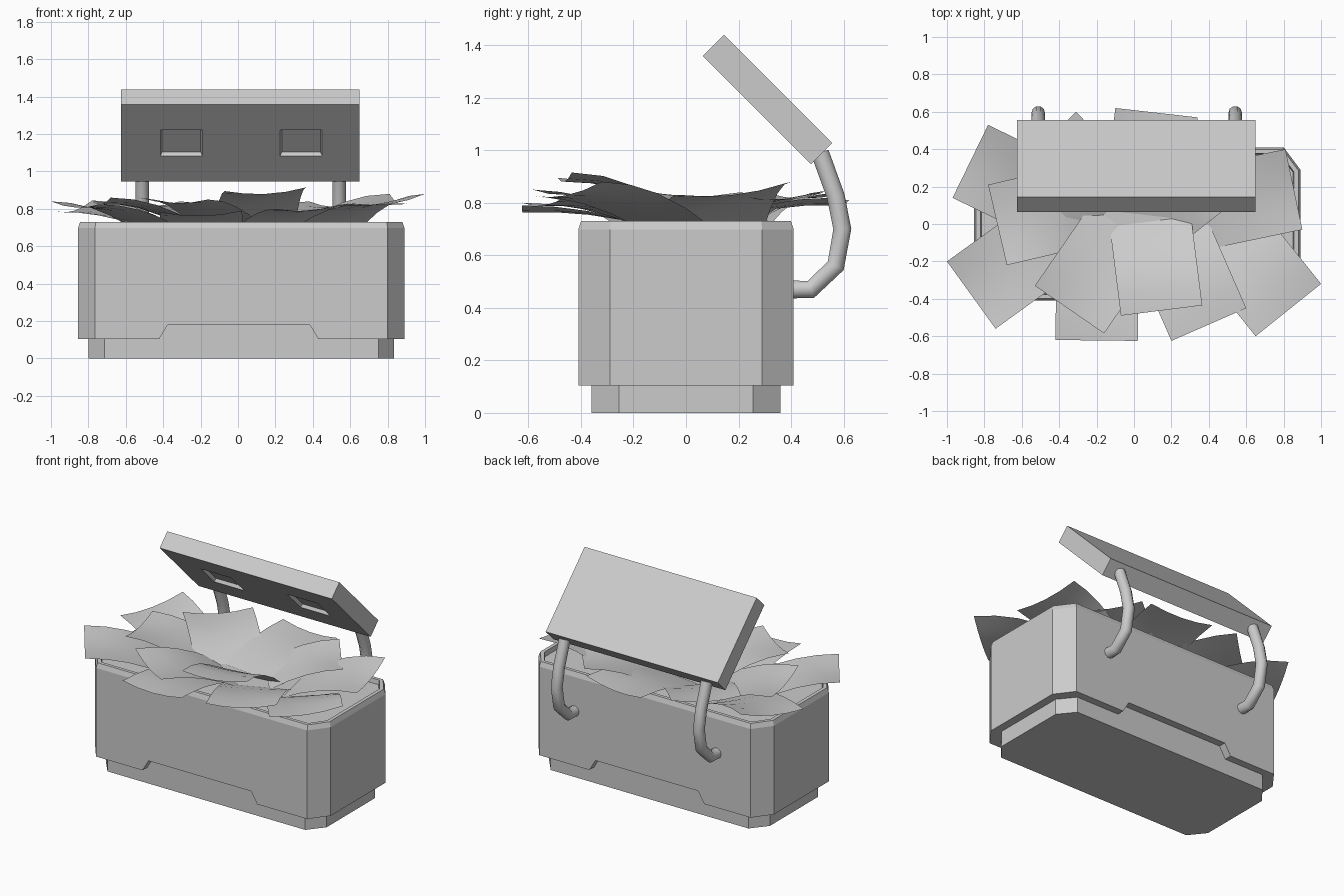
import bpy, bmesh, math
from mathutils import Vector, Matrix

if "Cube" in bpy.data.objects:
    bpy.data.objects.remove(bpy.data.objects["Cube"])

CX = 0.0175  # centre line of the planter box


def make_object(name, bm):
    mesh = bpy.data.meshes.new(name)
    bm.to_mesh(mesh)
    bm.free()
    obj = bpy.data.objects.new(name, mesh)
    bpy.context.collection.objects.link(obj)
    return obj


def extrude_profile(bm, points, offset):
    """Face from 3D points, extruded into a closed solid. Returns the far face."""
    face = bm.faces.new([bm.verts.new(p) for p in points])
    geom = bmesh.ops.extrude_face_region(bm, geom=[face], use_keep_orig=True)["geom"]
    far = [g for g in geom if isinstance(g, bmesh.types.BMFace)][0]
    bmesh.ops.translate(bm, verts=far.verts[:], vec=offset)
    bmesh.ops.recalc_face_normals(bm, faces=bm.faces[:])
    return far


def octagon(hx, hy, cx, cy, z):
    quarter = [(hx, -hy + cy), (hx, hy - cy), (hx - cx, hy), (-hx + cx, hy)]
    return [(CX + s * x, s * y, z) for s in (1, -1) for x, y in quarter]


def cut(target, cutter):
    mod = target.modifiers.new("cut", "BOOLEAN")
    mod.operation, mod.solver, mod.object = "DIFFERENCE", "EXACT", cutter
    bpy.context.view_layer.objects.active = target
    bpy.ops.object.modifier_apply(modifier=mod.name)
    bpy.data.objects.remove(cutter)


# Plinth under the box
bm = bmesh.new()
extrude_profile(bm, octagon(0.8175, 0.36, 0.085, 0.105, 0), (0, 0, 0.106))
make_object("plinth", bm)

# Box with clipped corners, sloped rim and shallow sunken top
bm = bmesh.new()
top = extrude_profile(bm, octagon(0.8725, 0.41, 0.09, 0.12, 0.105), (0, 0, 0.593))
bmesh.ops.inset_region(bm, faces=[top], thickness=0.012, depth=0.032)
bmesh.ops.inset_region(bm, faces=[top], thickness=0.025)
bmesh.ops.inset_region(bm, faces=[top], thickness=0.005, depth=-0.03)
box = make_object("planter_box", bm)

# Trapezoid notches at the bottom of front and back
for side in (-1, 1):
    bm = bmesh.new()
    outline = [(-0.47, 0.03), (0.47, 0.03), (0.38, 0.18), (-0.38, 0.18)]
    extrude_profile(bm, [(x + 0.004, side * 0.36, z) for x, z in outline], (0, side * 0.2, 0))
    cut(box, make_object("notch_cutter", bm))

# Tilted lamp panel with two recessed windows on its underside
tilt = Matrix.Translation((0, 0.31, 1.1925)) @ Matrix.Rotation(math.radians(-45), 4, "X")
bm = bmesh.new()
bmesh.ops.create_cube(bm, matrix=Matrix.Translation((0.0125, 0, 0)) @ Matrix.Diagonal((1.275, 0.582, 0.114, 1)))
panel = make_object("lamp_panel", bm)
for x in (-0.3025, 0.3375):
    bm = bmesh.new()
    rect = [(x + sx * 0.118, sy * 0.103, -0.072) for sx, sy in ((-1, -1), (1, -1), (1, 1), (-1, 1))]
    far = extrude_profile(bm, rect, (0, 0, 0.037))
    bmesh.ops.scale(bm, verts=far.verts[:], vec=(0.87, 0.87, 1), space=Matrix.Translation((-x, 0, 0)))
    cut(panel, make_object("window_cutter", bm))
panel.matrix_world = tilt

# Bent pipes carrying the panel
path = [(0.40, 0.47), (0.475, 0.47), (0.57, 0.56), (0.595, 0.70), (0.57, 0.825), (0.51, 0.99)]
for label, x in (("left", -0.512), ("right", 0.541)):
    curve = bpy.data.curves.new(label + "_support_pipe", "CURVE")
    curve.dimensions = "3D"
    curve.bevel_depth = 0.036
    curve.bevel_resolution = 3
    curve.use_fill_caps = True
    spline = curve.splines.new("POLY")
    spline.points.add(len(path) - 1)
    for p, (y, z) in zip(spline.points, path):
        p.co = (x, y, z, 1)
    spline.use_smooth = True
    bpy.context.collection.objects.link(bpy.data.objects.new(curve.name, curve))


# Curved leaf: arches up from its root to the given tip edge, cupped across
def leaf(name, ax, ay, az, bx, by, bz, length, root_z=0.705, cup=0.025, n=4):
    a, b = Vector((ax, ay, 0)), Vector((bx, by, 0))
    inward = Vector((0, 0, 1)).cross(b - a).normalized() * length
    bm = bmesh.new()
    rows = []
    for i in range(n + 1):
        t = i / n
        row = []
        for j in range(n + 1):
            s = j / n
            p = a.lerp(b, s) + inward * (1 - t)
            tip = az + (bz - az) * s
            p.z = root_z + (tip - root_z) * (1 - (1 - t) ** 2) - cup * t * 4 * s * (1 - s)
            row.append(bm.verts.new(p))
        rows.append(row)
    for i in range(n):
        for j in range(n):
            f = bm.faces.new((rows[i][j], rows[i + 1][j], rows[i + 1][j + 1], rows[i][j + 1]))
            f.smooth = True
            f.normal_update()
            if f.normal.z < 0:
                f.normal_flip()
    make_object(name, bm)


# Tip edge corners run anticlockwise around the plant, then the length
leaves = [
    (-0.78, 0.53, 0.845, -0.97, 0.14, 0.785, 0.50),
    (-1.00, -0.20, 0.84, -0.74, -0.56, 0.825, 0.52),
    (-0.78, 0.21, 0.84, -0.68, -0.22, 0.86, 0.50),
    (-0.53, -0.33, 0.86, -0.16, -0.585, 0.85, 0.52),
    (-0.07, -0.49, 0.895, 0.365, -0.435, 0.915, 0.48),
    (-0.42, -0.62, 0.785, 0.02, -0.625, 0.79, 0.50),
    (0.20, -0.625, 0.80, 0.60, -0.45, 0.83, 0.50),
    (0.65, -0.60, 0.825, 1.00, -0.32, 0.88, 0.54),
    (0.90, -0.03, 0.83, 0.81, 0.40, 0.88, 0.50),
    (0.64, 0.20, 0.83, 0.38, 0.53, 0.84, 0.45),
    (0.34, 0.57, 0.82, -0.10, 0.62, 0.81, 0.55),
    (-0.31, 0.60, 0.84, -0.62, 0.30, 0.84, 0.50),
]
for i, data in enumerate(leaves):
    leaf(f"leaf_{i + 1}", *data)
